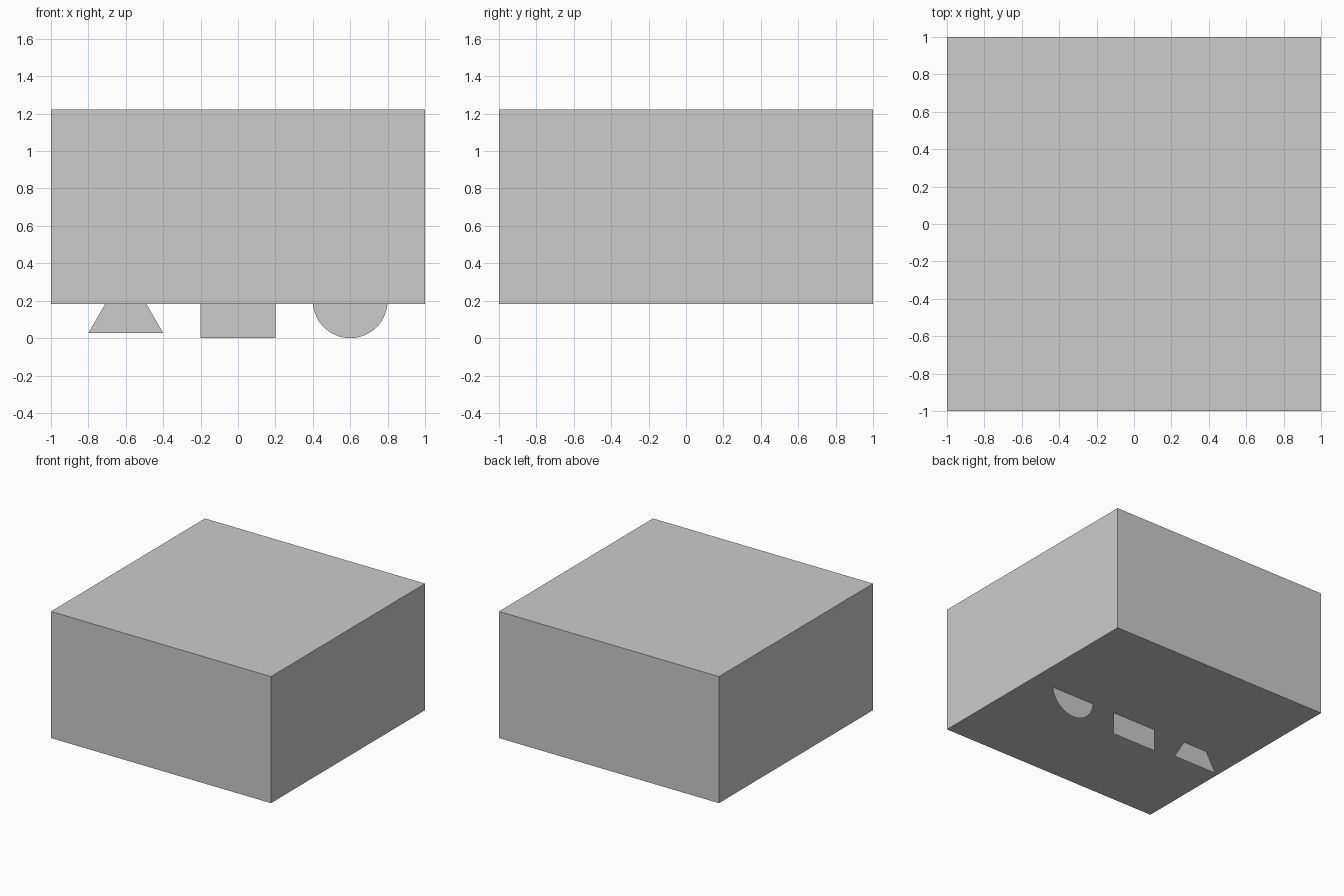
import bpy
from math import cos, sin, tau, sqrt

if "Cube" in bpy.data.objects:
    bpy.data.objects.remove(bpy.data.objects["Cube"])


def flat_shape(name, cx, cz, outline):
    """Thin upright sheet in the XZ plane at y = 0."""
    mesh = bpy.data.meshes.new(name)
    verts = [(cx + x, 0, cz + z) for x, z in outline]
    mesh.from_pydata(verts, [], [range(len(verts))])
    obj = bpy.data.objects.new(name, mesh)
    bpy.context.collection.objects.link(obj)
    return obj


# Large block
z_low, z_high = 0.182, 1.222
bpy.ops.mesh.primitive_cube_add(size=1, location=(0, 0, (z_low + z_high) / 2))
block = bpy.context.object
block.name = "block"
block.scale = (2, 2, z_high - z_low)

# Three flat shapes, partly sunk into the underside of the block
r = 0.2
h = r * sqrt(3) / 2
flat_shape("triangle_sheet", -0.6, 0.2, [(-r, -h), (r, -h), (0, h)])
flat_shape("square_sheet", 0, 0.2, [(-r, -r), (r, -r), (r, r), (-r, r)])
n = 64
flat_shape("disc_sheet", 0.6, 0.2,
           [(r * cos(tau * i / n), r * sin(tau * i / n)) for i in range(n)])
